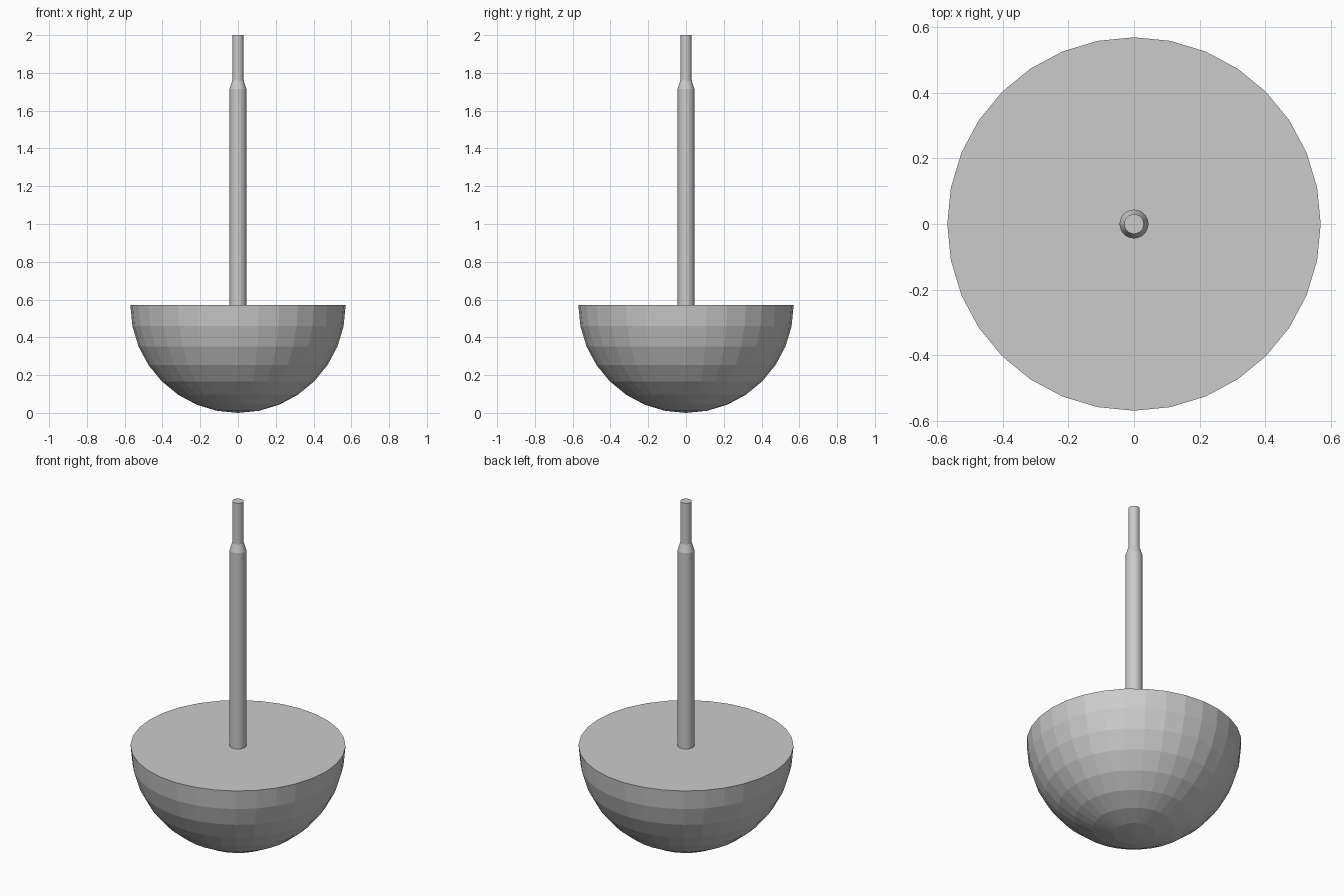
import bpy
import bmesh
from math import sin, cos, pi

cube = bpy.data.objects.get("Cube")
if cube:
    bpy.data.objects.remove(cube, do_unlink=True)

SIDES = 32
RADIUS = 0.57

grey = bpy.data.materials.new("light_grey")
grey.use_nodes = True
colour = (0.6, 0.6, 0.6, 1)
grey.diffuse_color = colour
grey.node_tree.nodes["Principled BSDF"].inputs["Base Color"].default_value = colour


def lathe(name, profile):
    """Turn a (radius, height) profile about z; open ends are capped."""
    bm = bmesh.new()
    rings = []
    for r, z in profile:
        if r == 0:
            rings.append([bm.verts.new((0, 0, z))] * SIDES)
        else:
            angles = [2 * pi * i / SIDES for i in range(SIDES)]
            rings.append([bm.verts.new((r * cos(a), r * sin(a), z)) for a in angles])
    for low, high in zip(rings, rings[1:]):
        for i in range(SIDES):
            j = (i + 1) % SIDES
            corners = [low[i], low[j], high[j], high[i]]
            bm.faces.new(list(dict.fromkeys(corners)))
    for ring, (r, z) in ((rings[0], profile[0]), (rings[-1], profile[-1])):
        if r > 0:
            bm.faces.new(ring)
    bmesh.ops.recalc_face_normals(bm, faces=bm.faces)
    mesh = bpy.data.meshes.new(name)
    bm.to_mesh(mesh)
    bm.free()
    mesh.materials.append(grey)
    obj = bpy.data.objects.new(name, mesh)
    bpy.context.collection.objects.link(obj)
    return obj


# Faceted half-sphere base with a flat top
steps = 8
arc = [(RADIUS * sin(k * pi / 2 / steps), RADIUS * (1 - cos(k * pi / 2 / steps)))
       for k in range(steps + 1)]
lathe("hemisphere_base", arc)

# Upright rod, stepping in to a thinner tip, sunk slightly into the base
lathe("rod", [(0.044, 0.5), (0.044, 1.715), (0.03, 1.76), (0.03, 2.0)])
